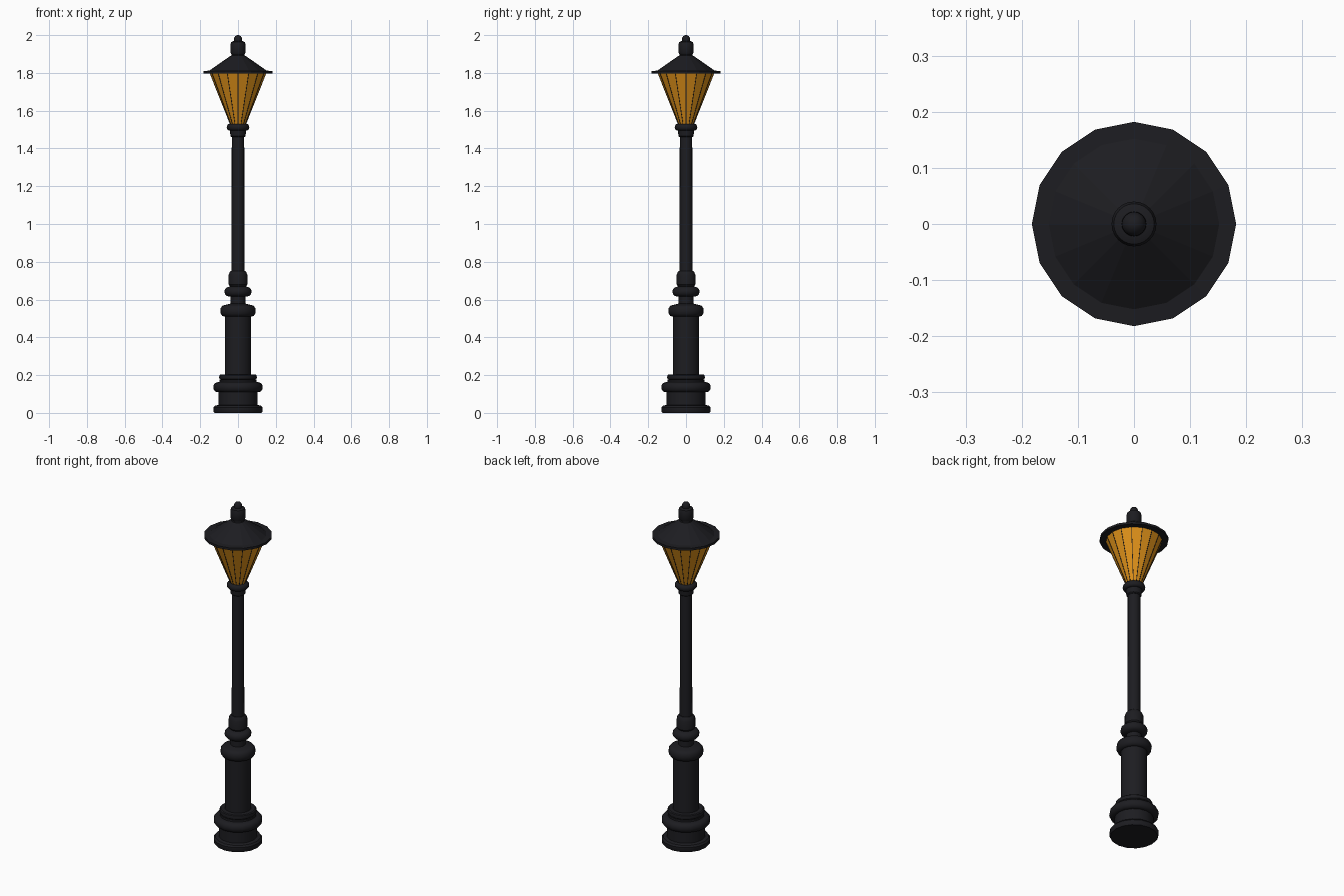
import bpy, bmesh
from math import cos, sin, pi, radians
from mathutils import Vector

if "Cube" in bpy.data.objects:
    bpy.data.objects.remove(bpy.data.objects["Cube"])


def material(name, rgb):
    m = bpy.data.materials.new(name)
    m.diffuse_color = (*rgb, 1)
    m.use_nodes = True
    m.node_tree.nodes["Principled BSDF"].inputs["Base Color"].default_value = m.diffuse_color
    return m


IRON = material("black_iron", (0.012, 0.012, 0.015))
AMBER = material("amber_glass", (0.75, 0.29, 0.01))


def finish(name, bm, mat, smooth):
    bmesh.ops.recalc_face_normals(bm, faces=bm.faces)
    me = bpy.data.meshes.new(name)
    bm.to_mesh(me)
    bm.free()
    ob = bpy.data.objects.new(name, me)
    bpy.context.collection.objects.link(ob)
    me.materials.append(mat)
    if smooth:
        bpy.context.view_layer.objects.active = ob
        ob.select_set(True)
        bpy.ops.object.shade_smooth_by_angle(angle=radians(35))
        ob.select_set(False)
    return ob


def lathe(name, profile, mat=IRON, sides=16, smooth=True):
    """Turn (radius, z) points around the z axis and cap both ends."""
    bm = bmesh.new()
    rings = [[bm.verts.new((r * cos(2 * pi * i / sides), r * sin(2 * pi * i / sides), z))
              for i in range(sides)] for r, z in profile]
    for a, b in zip(rings, rings[1:]):
        for i in range(sides):
            j = (i + 1) % sides
            bm.faces.new((a[i], a[j], b[j], b[i]))
    bm.faces.new(rings[0][::-1])
    bm.faces.new(rings[-1])
    return finish(name, bm, mat, smooth)


def bead(inner, outer, z0, z1, n=6):
    """Half-round moulding profile."""
    mid, h = (z0 + z1) / 2, (z1 - z0) / 2
    return [(inner + (outer - inner) * sin(pi * k / n), mid - h * cos(pi * k / n))
            for k in range(n + 1)]


# Stepped foot
lathe("foot", [(0.125, 0), (0.13, 0.008), (0.13, 0.028), (0.122, 0.038), (0.103, 0.042),
               (0.103, 0.11)] + bead(0.11, 0.131, 0.11, 0.162)
      + [(0.098, 0.164), (0.098, 0.175)] + bead(0.093, 0.1, 0.175, 0.203, 4) + [(0.07, 0.204)])

# Thick lower column with its cap moulding
lathe("lower_column", [(0.07, 0.2), (0.07, 0.51)] + bead(0.074, 0.094, 0.51, 0.57)
      + [(0.042, 0.578)])

# Neck, ring and sleeve
lathe("neck", [(0.04, 0.57), (0.04, 0.615)] + bead(0.05, 0.072, 0.617, 0.667)
      + [(0.042, 0.67), (0.05, 0.68), (0.05, 0.73), (0.044, 0.745), (0.038, 0.752)])

# Slender pole
lathe("pole", [(0.034, 0.74), (0.033, 1.47)])

# Collar under the lantern
lathe("lantern_collar", [(0.034, 1.46), (0.04, 1.465), (0.043, 1.495)]
      + bead(0.046, 0.06, 1.495, 1.53) + [(0.035, 1.532)])

# Faceted amber glass
R0, Z0, R1, Z1 = 0.04, 1.525, 0.15, 1.802
lathe("glass", [(R0, Z0), (R1, Z1)], AMBER, smooth=False)

# Thin glazing bars along every glass edge
bm = bmesh.new()
for i in range(16):
    a = 2 * pi * i / 16
    out, side = Vector((cos(a), sin(a), 0)), Vector((-sin(a), cos(a), 0))
    ends = [[bm.verts.new(out * (r + d) + side * s + Vector((0, 0, z)))
             for d, s in ((-0.003, -0.0016), (0.0015, -0.0016), (0.0015, 0.0016), (-0.003, 0.0016))]
            for r, z in ((R0, Z0), (R1, Z1))]
    lo, hi = ends
    for k in range(4):
        n = (k + 1) % 4
        bm.faces.new((lo[k], lo[n], hi[n], hi[k]))
    bm.faces.new(lo[::-1])
    bm.faces.new(hi)
finish("glazing_bars", bm, IRON, False)

# Roof with a flat brim
lathe("roof", [(0.182, 1.797), (0.182, 1.81), (0.152, 1.812), (0.04, 1.89), (0.03, 1.892)],
      smooth=False)

# Finial and ball
lathe("finial", [(0.036, 1.88), (0.034, 1.898), (0.04, 1.908), (0.04, 1.95), (0.036, 1.963),
                 (0.024, 1.968)], sides=24)
lathe("finial_ball", [(0.018, 1.96), (0.022, 1.972), (0.021, 1.984), (0.015, 1.995),
                      (0.005, 2.0)], sides=24)
